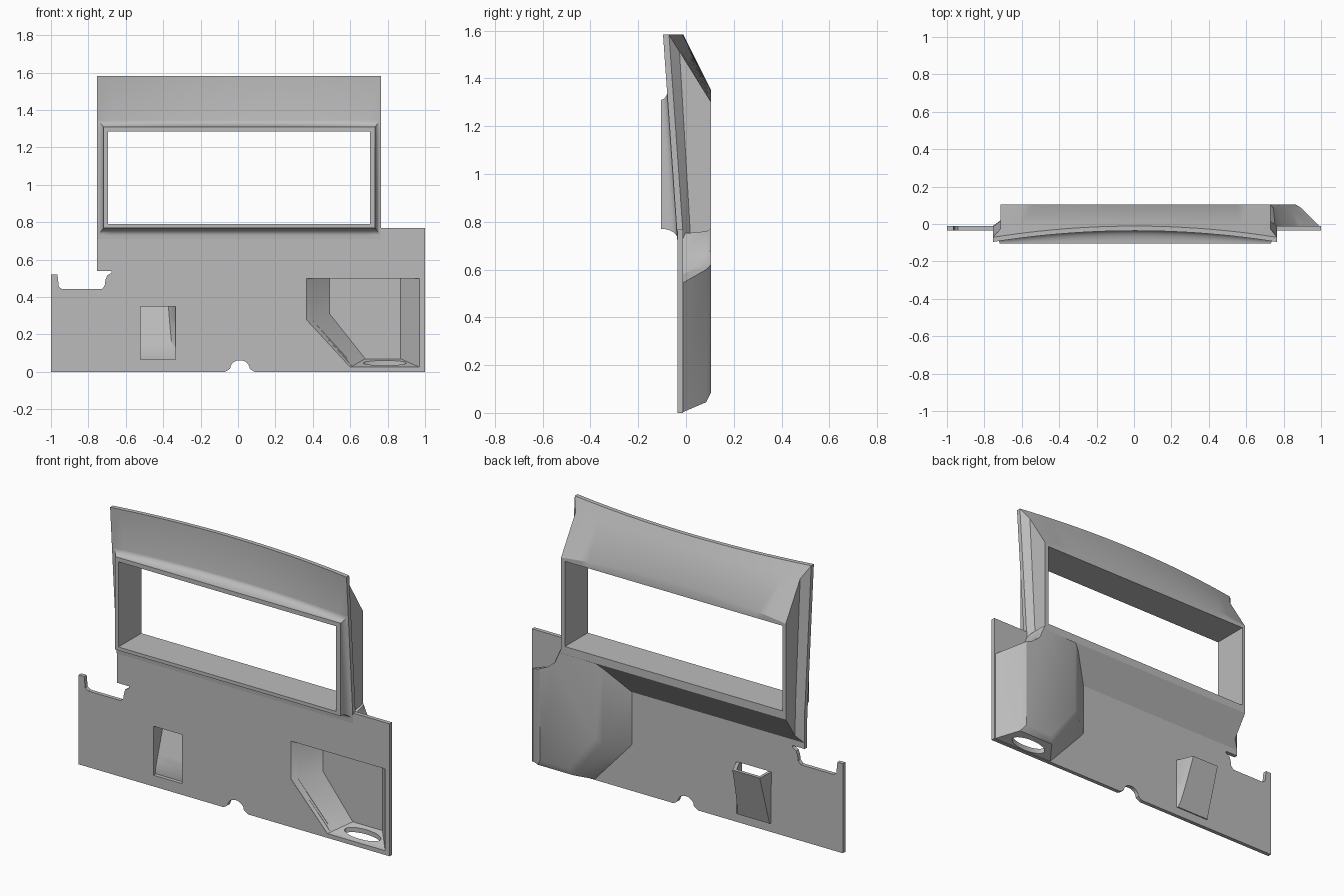
import bpy, bmesh, math

if "Cube" in bpy.data.objects:
    bpy.data.objects.remove(bpy.data.objects["Cube"])

grey = bpy.data.materials.new("plain_grey")
grey.diffuse_color = (0.5, 0.5, 0.5, 1)
grey.use_nodes = True
grey.node_tree.nodes["Principled BSDF"].inputs["Base Color"].default_value = grey.diffuse_color


def loft(name, loops, ring=False):
    """Skin a list of equal-length point loops; cap the ends, or join last to first."""
    bm = bmesh.new()
    rows = [[bm.verts.new(p) for p in lp] for lp in loops]
    n = len(rows[0])
    pairs = list(zip(rows, rows[1:])) + ([(rows[-1], rows[0])] if ring else [])
    for a, b in pairs:
        for i in range(n):
            j = (i + 1) % n
            bm.faces.new((a[i], a[j], b[j], b[i]))
    if not ring:
        bm.faces.new(rows[0])
        bm.faces.new(rows[-1])
    bmesh.ops.recalc_face_normals(bm, faces=bm.faces)
    me = bpy.data.meshes.new(name)
    bm.to_mesh(me)
    bm.free()
    me.materials.append(grey)
    ob = bpy.data.objects.new(name, me)
    bpy.context.collection.objects.link(ob)
    return ob


def activate(ob):
    bpy.ops.object.select_all(action='DESELECT')
    ob.select_set(True)
    bpy.context.view_layer.objects.active = ob


def cut(ob, *cutters):
    activate(ob)
    for c in cutters:
        m = ob.modifiers.new("cut", 'BOOLEAN')
        m.operation, m.solver, m.object = 'DIFFERENCE', 'EXACT', c
        bpy.ops.object.modifier_apply(modifier=m.name)


def at_y(y, pts):
    return [(x, y, z) for x, z in pts]


# flat lower panel with cable notch and stepped left corner
outline = [(-1, 0), (-.07, 0), (-.052, .01)]
outline += [(.01 + .052 * math.cos(a), .018 + .044 * math.sin(a))
            for a in [math.pi * (1 - i / 12) for i in range(13)]]
outline += [(.072, .01), (.09, 0), (1, 0), (1, .77), (-.755, .77), (-.755, .54),
            (-.675, .54), (-.675, .53), (-.70, .515), (-.709, .49), (-.713, .46),
            (-.73, .442), (-.94, .442), (-.958, .455), (-.965, .52), (-1, .52)]
panel = loft("lower_panel", [at_y(-.035, outline), at_y(-.012, outline)])

# window surround: one ring of loops through front, tunnel and back
NX, NZ = 24, 10


def rect(x0, x1, z0, z1):
    pts = [(x0 + (x1 - x0) * i / NX, z0) for i in range(NX)]
    pts += [(x1, z0 + (z1 - z0) * i / NZ) for i in range(NZ)]
    pts += [(x1 + (x0 - x1) * i / NX, z1) for i in range(NX)]
    pts += [(x0, z1 + (z0 - z1) * i / NZ) for i in range(NZ)]
    return pts


def sheet(x, z):
    t = max(0, (z - .73) / .85)
    return -.036 - .06 * t * ((x - .005) / .76) ** 2


def on_sheet(pts, off=0):
    return [(x, sheet(x, z) + off, z) for x, z in pts]


def mix(p, q, fx, fy):
    return (p[0] + (q[0] - p[0]) * fx, p[1] + (q[1] - p[1]) * fy, p[2] + (q[2] - p[2]) * fx)


edge = on_sheet(rect(-.755, .765, .715, 1.583))
flare = on_sheet(rect(-.75, .76, .73, 1.345))
frame = at_y(-.105, rect(-.718, .733, .77, 1.31))
curve = []
for k in range(1, 6):
    a = k / 6 * math.pi / 2
    curve.append([mix(p, q, math.sin(a), 1 - math.cos(a)) for p, q in zip(flare, frame)])
opening = rect(-.695, .705, .79, 1.285)
back_ring = [(x, .105, z + (.05 * (1 - (x / .73) ** 2) if z > 1.299 else 0))
             for x, z in rect(-.715, .73, .745, 1.30)]
back_edge = on_sheet(rect(-.755, .765, .575, 1.583), .025)
shoulder = [mix(p, q, .75, .75) for p, q in zip(back_ring, back_edge)]
shoulder = [(min(.73, max(-.715, x)), y, z) for x, y, z in shoulder]
surround = loft("window_surround", [edge, flare, *curve, frame, at_y(-.105, opening),
                                    at_y(.105, opening), back_ring, shoulder, back_edge], True)

# corner box behind the panel
base = [(.345, .58), (.345, .27), (.59, .0), (1, .0), (1, .54), (.88, .58), (.80, .66), (.755, .75)]
mid = [(.475, .72), (.475, .29), (.665, .045), (.895, .045), (.895, .60), (.84, .615),
       (.79, .66), (.745, .76)]
rear = [(.51, .745), (.51, .31), (.685, .085), (.865, .085), (.865, .62), (.82, .64),
        (.77, .68), (.73, .77)]
box = loft("corner_box", [at_y(-.02, base), at_y(.085, mid), at_y(.104, rear)])
mouth = [(.365, .5), (.97, .5), (.97, .025), (.6, .025), (.365, .28)]
floor = [(.49, .5), (.87, .5), (.87, .07), (.68, .07), (.49, .31)]
cavity = loft("box_cavity_cutter", [at_y(-.08, mouth), at_y(-.034, mouth), at_y(.083, floor)])
ring = [(.785 + .115 * math.cos(i * math.pi / 20), .025 + .034 * math.sin(i * math.pi / 20))
        for i in range(40)]
hole = loft("floor_hole_cutter", [[(x, y, z) for x, y in ring] for z in (-.1, .12)])

# tapered scoop, open at the top
def scoop_loops(z0, z1, grow):
    loops = []
    for i in range(9):
        t = i / 8
        z = z0 + (z1 - z0) * t
        depth = -.025 + .09 * t + grow
        front = -.018 if grow else -.08
        right = -.338 - .034 * t ** .6
        loops.append([(-.52 - grow, front, z), (-.335 + grow, front, z),
                      (-.335 + grow, -.014, z),
                      (right + grow * .7, max(depth, -.013), z),
                      (-.52 - grow * .7, max(depth, -.013), z), (-.52 - grow, -.014, z)])
    return loops


scoop = loft("scoop", scoop_loops(.05, .349, .02))
scoop_cut = loft("scoop_cutter", scoop_loops(.065, .35, 0))

cut(panel, cavity, scoop_cut)
cut(box, cavity, hole)
cut(scoop, scoop_cut)
for c in (cavity, hole, scoop_cut):
    bpy.data.objects.remove(c)

# smooth the curves, keep the edges crisp
for ob in (panel, surround, box, scoop):
    activate(ob)
    bpy.ops.object.shade_smooth_by_angle(angle=math.radians(30))
